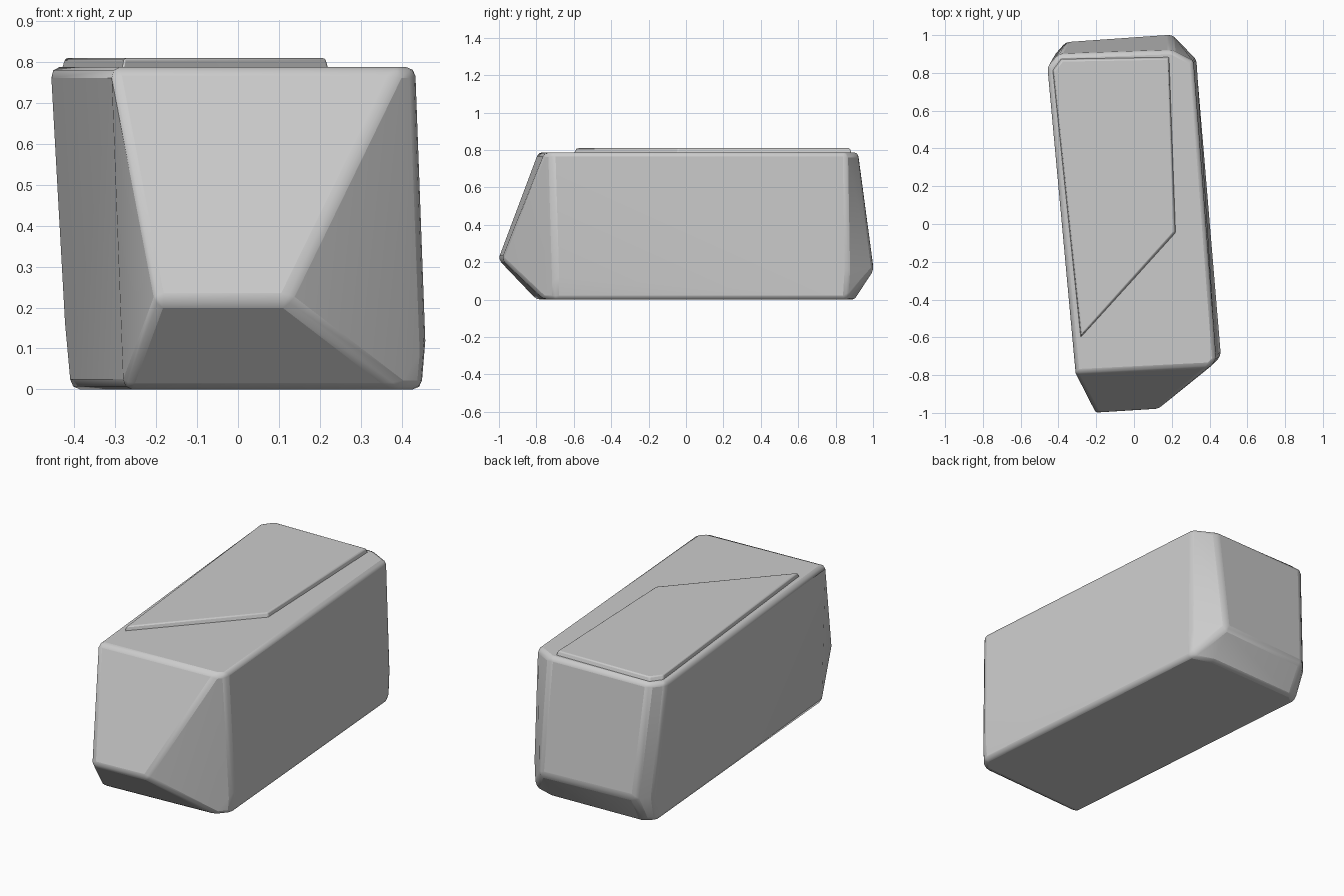
import bpy, bmesh, math

if "Cube" in bpy.data.objects:
    bpy.data.objects.remove(bpy.data.objects["Cube"])

grey = bpy.data.materials.new("plain grey")
grey.diffuse_color = (0.6, 0.6, 0.6, 1)
grey.use_nodes = True
grey.node_tree.nodes["Principled BSDF"].inputs["Base Color"].default_value = grey.diffuse_color


def hull(name, points, bevel):
    """Convex solid around the given corners, with softened edges."""
    bm = bmesh.new()
    for p in points:
        bm.verts.new(p)
    res = bmesh.ops.convex_hull(bm, input=bm.verts)
    loose = [v for v in bm.verts if not v.link_faces]
    bmesh.ops.delete(bm, geom=loose, context='VERTS')
    bmesh.ops.dissolve_limit(bm, angle_limit=math.radians(3),
                             verts=bm.verts, edges=bm.edges)
    bmesh.ops.recalc_face_normals(bm, faces=bm.faces)
    me = bpy.data.meshes.new(name)
    bm.to_mesh(me)
    bm.free()
    me.materials.append(grey)
    ob = bpy.data.objects.new(name, me)
    bpy.context.collection.objects.link(ob)
    mod = ob.modifiers.new("soft edges", 'BEVEL')
    mod.width = bevel
    mod.segments = 2
    mod.limit_method = 'ANGLE'
    mod.angle_limit = math.radians(20)
    bpy.ops.object.select_all(action='DESELECT')
    ob.select_set(True)
    bpy.context.view_layer.objects.active = ob
    bpy.ops.object.shade_smooth_by_angle(angle=math.radians(25))
    return ob


TOP = 0.788
# main block: slightly turned box with a pointed nose and cut back corner
hull("main_block", [
    # base outline
    (-0.28, -0.80, 0), (0.40, -0.76, 0), (0.45, -0.70, 0),
    (0.33, 0.86, 0), (0.20, 0.90, 0), (-0.36, 0.88, 0), (-0.41, 0.84, 0),
    # nose ridge
    (-0.20, -1.005, 0.215), (0.12, -0.985, 0.215),
    # low bulge at the right front, and back ridge
    (0.46, -0.70, 0.12), (0.20, 1.005, 0.16), (-0.36, 0.965, 0.16),
    (-0.425, 0.89, 0.16), (0.33, 0.87, 0.16),
    # top outline
    (-0.31, -0.79, TOP), (0.40, -0.755, TOP), (0.435, -0.72, TOP),
    (0.315, 0.86, TOP), (0.20, 0.92, TOP),
    (-0.40, 0.90, TOP), (-0.46, 0.83, TOP),
], 0.022)

# thin raised panel on the top
panel = [(-0.285, -0.61), (0.225, -0.05), (0.19, 0.89), (-0.39, 0.88), (-0.435, 0.82)]
cx, cy = -0.1, 0.3
hull("raised_top_panel",
     [(x, y, 0.77) for x, y in panel] +
     [(cx + (x - cx) * 0.965, cy + (y - cy) * 0.975, 0.81) for x, y in panel],
     0.006)
